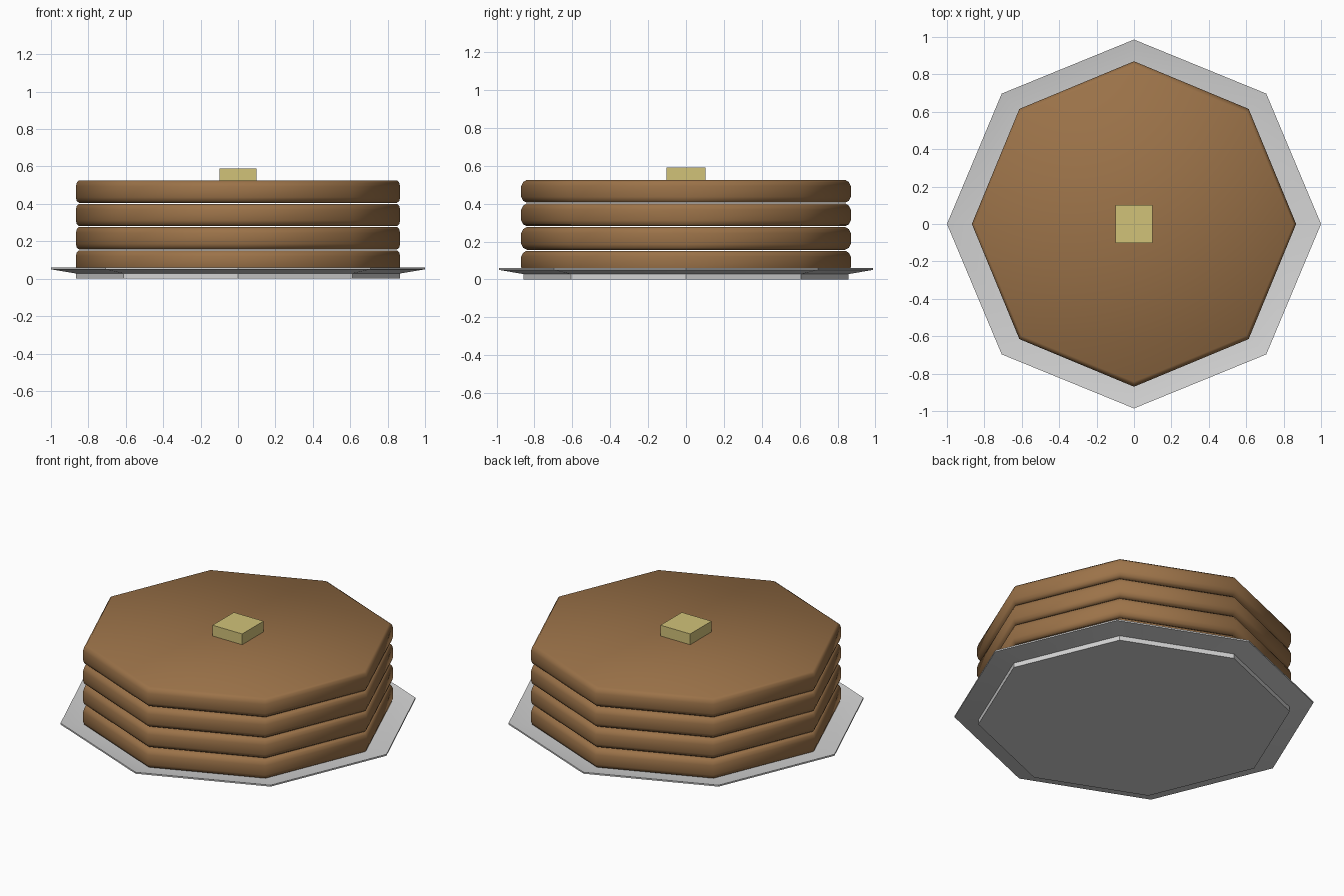
import bpy, bmesh, math

if "Cube" in bpy.data.objects:
    bpy.data.objects.remove(bpy.data.objects["Cube"])


def material(name, rgb):
    m = bpy.data.materials.new(name)
    m.diffuse_color = (*rgb, 1)
    m.use_nodes = True
    m.node_tree.nodes["Principled BSDF"].inputs["Base Color"].default_value = m.diffuse_color
    return m


brown = material("pancake brown", (0.33, 0.17, 0.066))
grey = material("plate grey", (0.66, 0.66, 0.66))
yellow = material("butter yellow", (0.64, 0.54, 0.19))


def finish(name, bm, mat, smooth):
    bmesh.ops.recalc_face_normals(bm, faces=bm.faces)
    for f in bm.faces:
        f.smooth = smooth
    me = bpy.data.meshes.new(name)
    bm.to_mesh(me)
    bm.free()
    me.materials.append(mat)
    ob = bpy.data.objects.new(name, me)
    bpy.context.collection.objects.link(ob)
    return ob


def octagon_stack(name, profile, mat):
    """Eight-sided solid through rings of (x radius, y radius, z), capped at both ends."""
    bm = bmesh.new()
    rings = []
    for rx, ry, z in profile:
        angles = [k * math.pi / 4 for k in range(8)]
        rings.append([bm.verts.new((rx * math.cos(a), ry * math.sin(a), z)) for a in angles])
    for a, b in zip(rings, rings[1:]):
        for k in range(8):
            n = (k + 1) % 8
            bm.faces.new((a[k], a[n], b[n], b[k]))
    bm.faces.new(rings[0])
    bm.faces.new(rings[-1])
    return finish(name, bm, mat, True)


# Plate: foot, sloping underside, thin rim, dished top
plate = octagon_stack("plate", [
    (0.866, 0.858, 0.0), (0.866, 0.858, 0.028), (1.0, 0.986, 0.05),
    (1.0, 0.986, 0.059), (0.866, 0.858, 0.036)], grey)
bpy.context.view_layer.objects.active = plate
plate.select_set(True)
bpy.ops.object.shade_smooth_by_angle(angle=math.radians(30))
plate.select_set(False)

# Four stacked pancakes with rounded rims
for i in range(4):
    z = 0.032 + 0.1245 * i
    octagon_stack(f"pancake_{i + 1}", [
        (0.85, 0.84, z), (0.862, 0.86, z + 0.01), (0.867, 0.87, z + 0.03),
        (0.867, 0.87, z + 0.088), (0.862, 0.86, z + 0.108), (0.852, 0.843, z + 0.119)], brown)

# Butter pat
bm = bmesh.new()
bmesh.ops.create_cube(bm, size=1)
bmesh.ops.scale(bm, vec=(0.2, 0.205, 0.068), verts=bm.verts)
bmesh.ops.translate(bm, vec=(0, 0, 0.556), verts=bm.verts)
finish("butter", bm, yellow, False)
